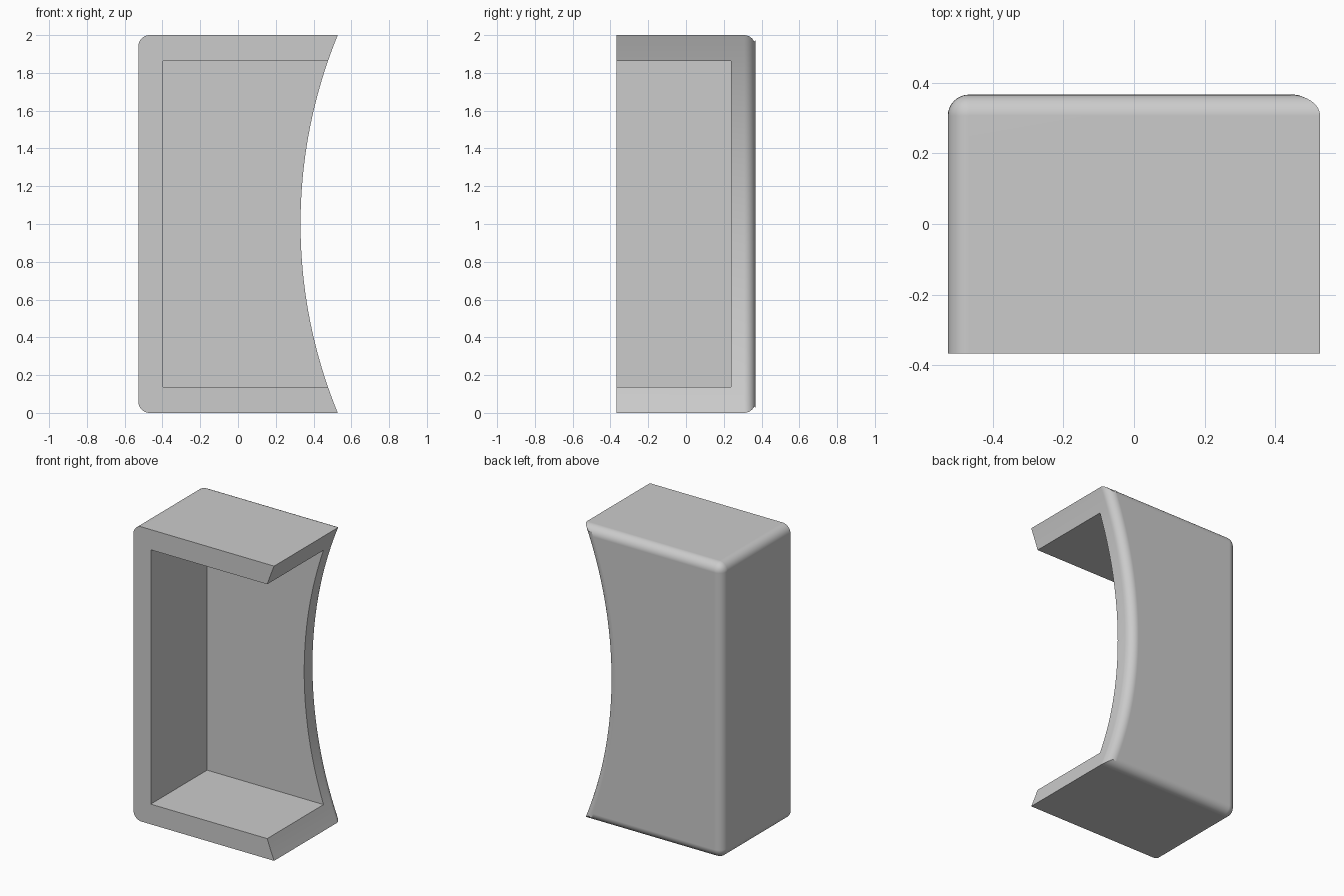
import bpy
import bmesh
import math

if "Cube" in bpy.data.objects:
    bpy.data.objects.remove(bpy.data.objects["Cube"], do_unlink=True)

HALF_W, HALF_D, HEIGHT = 0.528, 0.367, 2.0
WALL, ROUND, SAG = 0.13, 0.06, 0.197
ARC_STEPS = 40

grey = bpy.data.materials.new("plain_grey")
grey.use_nodes = True
colour = (0.6, 0.6, 0.6, 1)
grey.diffuse_color = colour
grey.node_tree.nodes["Principled BSDF"].inputs["Base Color"].default_value = colour


def add_object(name, bm):
    bmesh.ops.recalc_face_normals(bm, faces=bm.faces[:])
    mesh = bpy.data.meshes.new(name)
    bm.to_mesh(mesh)
    bm.free()
    mesh.materials.append(grey)
    obj = bpy.data.objects.new(name, mesh)
    bpy.context.collection.objects.link(obj)
    return obj


# Side outline: straight on the right hand, concave arc on the left
radius = (1 + SAG ** 2) / (2 * SAG)
sweep = math.asin(1 / radius)
centre = HALF_W - SAG + radius
outline = [(-HALF_W, HEIGHT), (-HALF_W, 0)]
for i in range(ARC_STEPS + 1):
    a = sweep * (2 * i / ARC_STEPS - 1)
    outline.append((centre - radius * math.cos(a), 1 + radius * math.sin(a)))

# Solid block extruded from front to back
bm = bmesh.new()
face = bm.faces.new([bm.verts.new((x, -HALF_D, z)) for x, z in outline])
ext = bmesh.ops.extrude_face_region(bm, geom=[face], use_keep_orig=True)
new_verts = [v for v in ext["geom"] if isinstance(v, bmesh.types.BMVert)]
bmesh.ops.translate(bm, verts=new_verts, vec=(0, 2 * HALF_D, 0))
bmesh.ops.recalc_face_normals(bm, faces=bm.faces[:])


# Round the whole back rim and the two straight-side corners
def is_rounded(edge):
    a, b = (v.co for v in edge.verts)
    back = min(a.y, b.y) > 0
    corner = abs(a.y - b.y) > 0.1 and a.x < -HALF_W + 0.01
    return back or corner


bmesh.ops.bevel(bm, geom=[e for e in bm.edges if is_rounded(e)], offset=ROUND,
                offset_type='OFFSET', segments=8, profile=0.5, affect='EDGES')
shell = add_object("shell", bm)

# Hollow, open to the front and to the concave side
bm = bmesh.new()
bmesh.ops.create_cube(bm, size=1)
low = (-HALF_W + WALL, -HALF_D - 0.5, 0.137)
high = (HALF_W + 0.5, HALF_D - WALL, HEIGHT - 0.137)
for v in bm.verts:
    v.co = [h if c > 0 else l for c, l, h in zip(v.co, low, high)]
cutter = add_object("hollow_cutter", bm)
cutter.hide_render = True

cut = shell.modifiers.new("hollow", 'BOOLEAN')
cut.operation = 'DIFFERENCE'
cut.solver = 'EXACT'
cut.object = cutter
bpy.ops.object.select_all(action='DESELECT')
bpy.context.view_layer.objects.active = shell
shell.select_set(True)
bpy.ops.object.modifier_apply(modifier=cut.name)
bpy.data.objects.remove(cutter, do_unlink=True)

# Smooth rounded rims, crisp inner edges
bpy.ops.object.shade_smooth_by_angle(angle=math.radians(30))
weighted = shell.modifiers.new("even_shading", 'WEIGHTED_NORMAL')
weighted.keep_sharp = True
